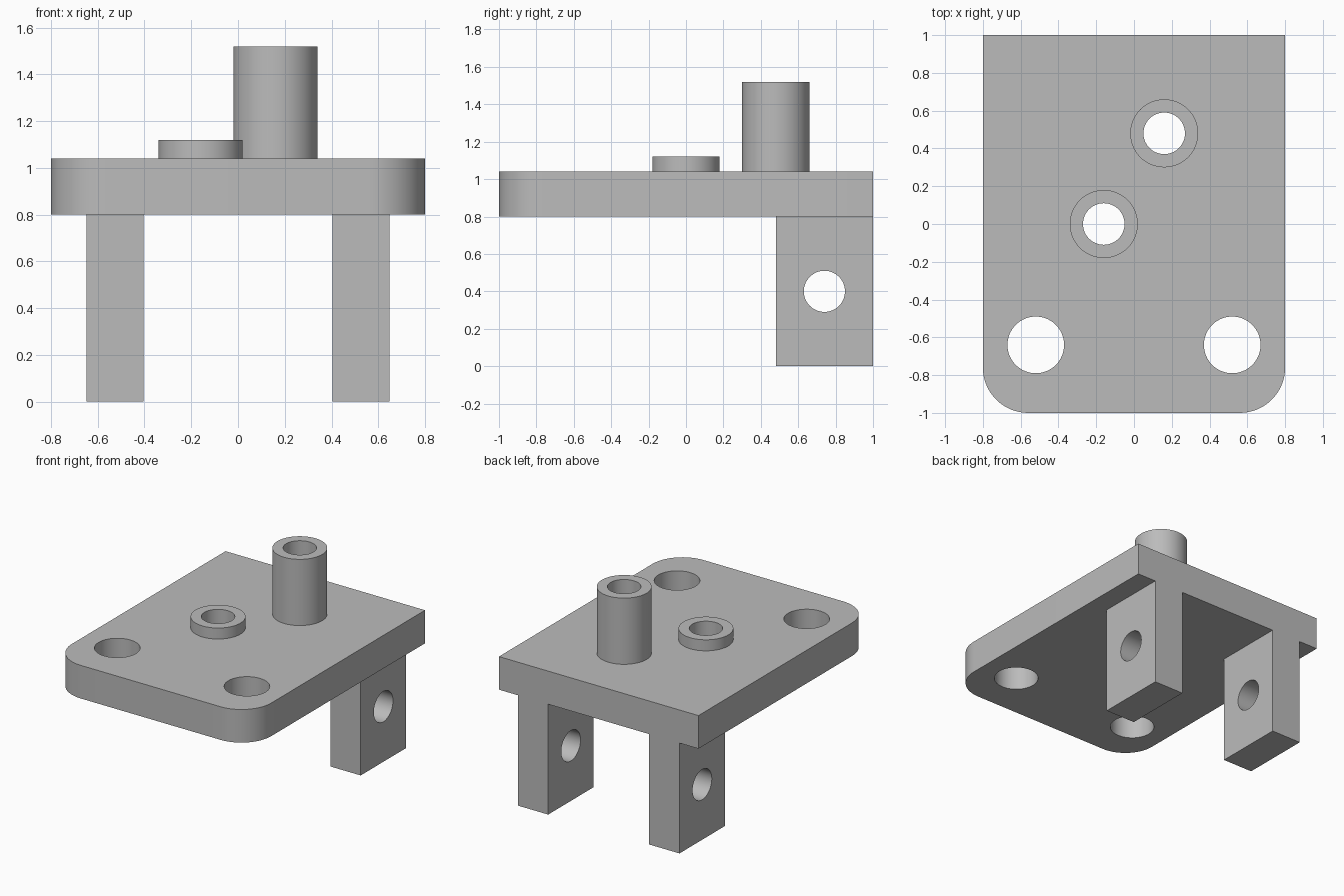
import bpy
import bmesh
import math
from mathutils import Matrix, Vector

default = bpy.data.objects.get("Cube")
if default:
    bpy.data.objects.remove(default, do_unlink=True)

grey = bpy.data.materials.new("plain_grey")
grey.use_nodes = True
grey.diffuse_color = (0.5, 0.5, 0.5, 1)
grey.node_tree.nodes["Principled BSDF"].inputs["Base Color"].default_value = (0.5, 0.5, 0.5, 1)

PLATE_BOTTOM, PLATE_TOP = 0.80, 1.04
BORE = 0.11


def make_object(name, bm):
    bmesh.ops.recalc_face_normals(bm, faces=bm.faces)
    mesh = bpy.data.meshes.new(name)
    bm.to_mesh(mesh)
    bm.free()
    mesh.materials.append(grey)
    obj = bpy.data.objects.new(name, mesh)
    bpy.context.collection.objects.link(obj)
    return obj


def prism(name, outline, bottom, top):
    bm = bmesh.new()
    face = bm.faces.new([bm.verts.new((x, y, bottom)) for x, y in outline])
    side = bmesh.ops.extrude_face_region(bm, geom=[face])["geom"]
    verts = [v for v in side if isinstance(v, bmesh.types.BMVert)]
    bmesh.ops.translate(bm, verts=verts, vec=(0, 0, top - bottom))
    return make_object(name, bm)


def cylinder(name, center, radius, depth, axis="Z"):
    bm = bmesh.new()
    turn = Matrix.Rotation(math.pi / 2, 4, "Y") if axis == "X" else Matrix()
    bmesh.ops.create_cone(bm, cap_ends=True, segments=64, radius1=radius, radius2=radius,
                          depth=depth, matrix=Matrix.Translation(Vector(center)) @ turn)
    return make_object(name, bm)


def drill(part, center, radius, axis="Z"):
    cutter = cylinder("drill_cutter", center, radius, 4 if axis == "Z" else 0.5, axis)
    cutter.hide_render = True
    mod = part.modifiers.new("hole", "BOOLEAN")
    mod.operation = "DIFFERENCE"
    mod.solver = "EXACT"
    mod.object = cutter
    bpy.context.view_layer.objects.active = part
    bpy.ops.object.modifier_apply(modifier=mod.name)
    bpy.data.objects.remove(cutter, do_unlink=True)


def finish(part):
    bpy.ops.object.select_all(action="DESELECT")
    part.select_set(True)
    bpy.context.view_layer.objects.active = part
    bpy.ops.object.shade_smooth_by_angle(angle=math.radians(30))


# Base plate: square at the back, rounded at the front corners
corner = 0.24
outline = [(0.8, 1), (-0.8, 1)]
for cx, start in ((-0.8 + corner, math.pi), (0.8 - corner, 1.5 * math.pi)):
    for i in range(17):
        a = start + i / 16 * math.pi / 2
        outline.append((cx + corner * math.cos(a), -1 + corner + corner * math.sin(a)))
plate = prism("base_plate", outline, PLATE_BOTTOM, PLATE_TOP)
for x in (-0.52, 0.52):
    drill(plate, (x, -0.64, 0.9), 0.15)

# Hollow bosses whose bores continue through the plate
for name, x, y, top in (("tall_boss", 0.16, 0.48, 1.52), ("short_boss", -0.16, 0, 1.12)):
    boss = cylinder(name, (x, y, (PLATE_TOP + top) / 2), 0.18, top - PLATE_TOP)
    for part in (boss, plate):
        drill(part, (x, y, 0.9), BORE)
    finish(boss)
finish(plate)

# Rear legs, each with a cross hole
for name, side in (("right_leg", -1), ("left_leg", 1)):
    xs = sorted((side * 0.405, side * 0.648))
    leg = prism(name, [(xs[0], 0.48), (xs[1], 0.48), (xs[1], 1), (xs[0], 1)], 0, PLATE_BOTTOM)
    drill(leg, (side * 0.526, 0.74, 0.4), BORE, "X")
    finish(leg)
